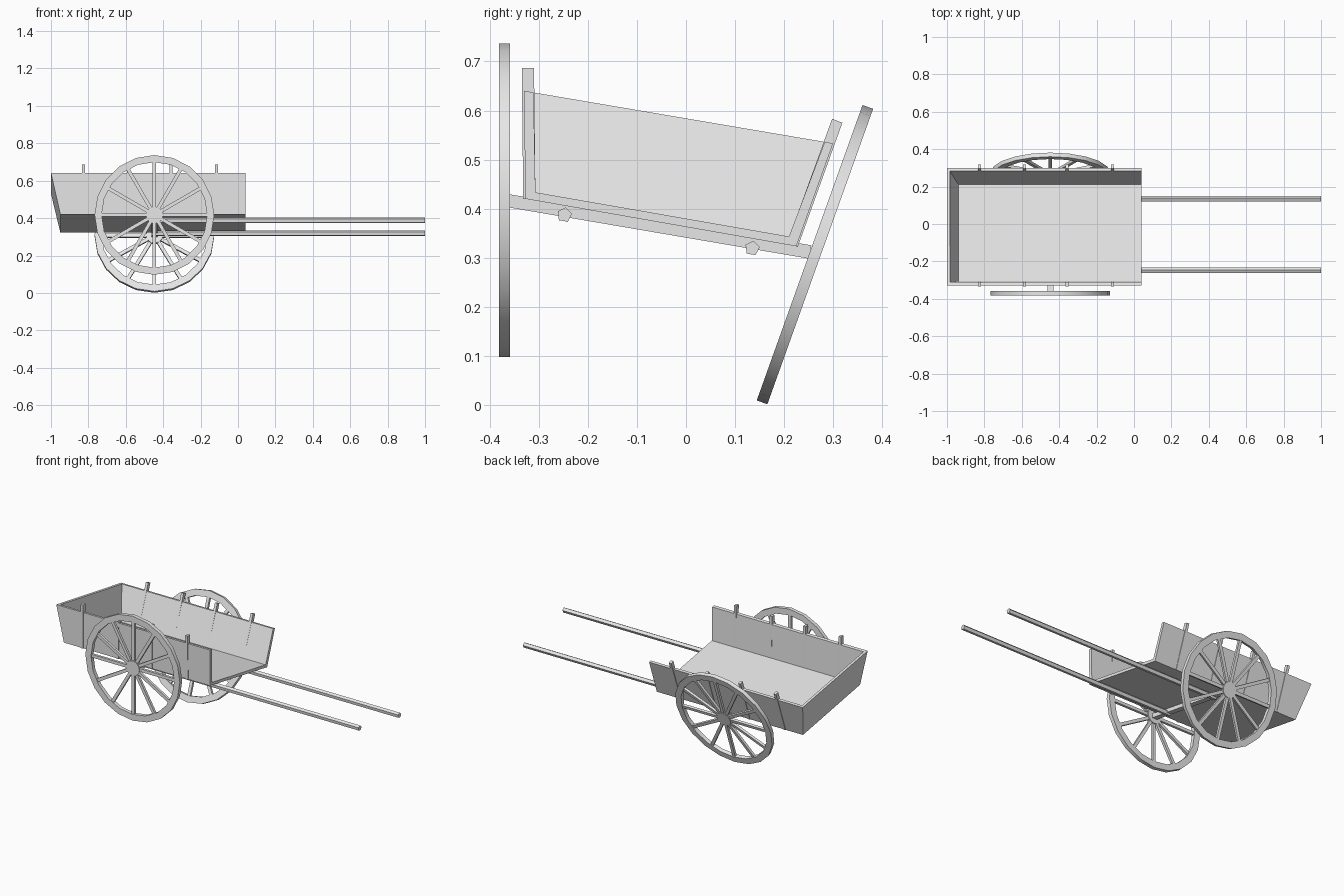
import bpy, bmesh, math
from mathutils import Matrix, Vector

if "Cube" in bpy.data.objects:
    bpy.data.objects.remove(bpy.data.objects["Cube"], do_unlink=True)

# One plain grey for the whole cart
grey = bpy.data.materials.new("plain grey")
grey.use_nodes = True
grey.diffuse_color = (0.8, 0.8, 0.8, 1)
grey.node_tree.nodes["Principled BSDF"].inputs["Base Color"].default_value = (0.8, 0.8, 0.8, 1)

FRONT_X = 0.04
AXLE_X = -0.447
SLOPE = -0.175          # the cart bed leans towards its back side


def floor_z(y):
    return 0.42 + SLOPE * (y + 0.33)


def rear_x(y, z):
    """Raked tail of the cart: further out towards the top."""
    return -0.95 - 0.05 * (z - floor_z(y)) / 0.22


def finish(name, bm):
    bmesh.ops.recalc_face_normals(bm, faces=bm.faces)
    mesh = bpy.data.meshes.new(name)
    bm.to_mesh(mesh)
    bm.free()
    mesh.materials.append(grey)
    obj = bpy.data.objects.new(name, mesh)
    bpy.context.collection.objects.link(obj)
    return obj


def prism(name, profile, start, end):
    """Extrude a (y, z) profile along x; the ends are numbers or functions of y, z."""
    bm = bmesh.new()
    rings = []
    for lim in (start, end):
        rings.append([bm.verts.new((lim(y, z) if callable(lim) else lim, y, z))
                      for y, z in profile])
    a, b = rings
    n = len(profile)
    bm.faces.new(a)
    bm.faces.new(b[::-1])
    for i in range(n):
        j = (i + 1) % n
        bm.faces.new((a[i], b[i], b[j], a[j]))
    return finish(name, bm)


# Corners of the tray section
low_f, top_f = (-0.328, 0.42), (-0.33, 0.64)
low_b, top_b = (0.225, 0.323), (0.30, 0.533)
in_low_f, in_top_f = (-0.307, 0.433), (-0.311, 0.637)
in_low_b, in_top_b = (0.21, 0.343), (0.283, 0.536)

# Tray
prism("floor", [low_f, low_b, in_low_b, in_low_f], rear_x, FRONT_X)
prism("front_side_board", [low_f, in_low_f, in_top_f, top_f], rear_x, FRONT_X)
prism("back_side_board", [low_b, top_b, in_top_b, in_low_b], rear_x, FRONT_X)
prism("tail_board", [low_f, low_b, top_b, top_f], rear_x,
      lambda y, z: rear_x(y, z) + 0.016)

# Stakes straddling both side boards
front_stake = [(-0.332, 0.419), (-0.307, 0.419), (-0.310, 0.687), (-0.335, 0.687)]
back_stake = [(0.206, 0.330), (0.228, 0.322), (0.319, 0.575), (0.298, 0.583)]
for i, x in enumerate((-0.825, -0.585, -0.357, -0.115), 1):
    prism(f"front_stake_{i}", front_stake, x - 0.008, x + 0.008)
    prism(f"back_stake_{i}", back_stake, x - 0.008, x + 0.008)

# Axle beam and pull shafts
prism("axle", [(-0.36, 0.402), (0.25, 0.298), (0.256, 0.325), (-0.36, 0.429)],
      AXLE_X - 0.016, AXLE_X + 0.016)
for name, cy, cz in (("front_shaft", -0.248, 0.387), ("back_shaft", 0.135, 0.319)):
    angles = [math.radians(80 + 72 * k) for k in range(5)]
    prism(name, [(cy + 0.0155 * math.cos(a), cz + 0.0155 * math.sin(a)) for a in angles],
          AXLE_X - 0.015, 1.0)


def wheel(name, centre, lean):
    """Spoked wheel in the xz plane, leaned about x and moved to its centre."""
    bm = bmesh.new()
    sides, outer, inner, half = 20, 0.32, 0.282, 0.0115
    rings = []
    for k in range(sides):
        a = math.tau * k / sides
        rings.append([bm.verts.new((r * math.cos(a), y, r * math.sin(a)))
                      for r, y in ((outer, -half), (outer, half), (inner, half), (inner, -half))])
    for k in range(sides):
        p, q = rings[k], rings[(k + 1) % sides]
        for i in range(4):
            j = (i + 1) % 4
            bm.faces.new((p[i], p[j], q[j], q[i]))
    # Hub
    bmesh.ops.create_cone(bm, cap_ends=True, segments=12, radius1=0.046, radius2=0.046,
                          depth=2 * half, matrix=Matrix.Rotation(math.pi / 2, 4, 'X'))
    # Spokes
    for k in range(12):
        m = (Matrix.Rotation(math.tau * k / 12, 4, 'Y') @ Matrix.Translation((0, 0, 0.16))
             @ Matrix.Diagonal((0.019, 0.015, 0.255, 1)))
        bmesh.ops.create_cube(bm, size=1, matrix=m)
    bm.transform(Matrix.Translation(Vector(centre)) @ Matrix.Rotation(-lean, 4, 'X'))
    obj = finish(name, bm)
    bpy.ops.object.select_all(action='DESELECT')
    obj.select_set(True)
    bpy.context.view_layer.objects.active = obj
    bpy.ops.object.shade_smooth_by_angle(angle=math.radians(25))


wheel("front_wheel", (AXLE_X, -0.37, 0.417), 0)
wheel("back_wheel", (AXLE_X, 0.263, 0.306), math.radians(19.7))
